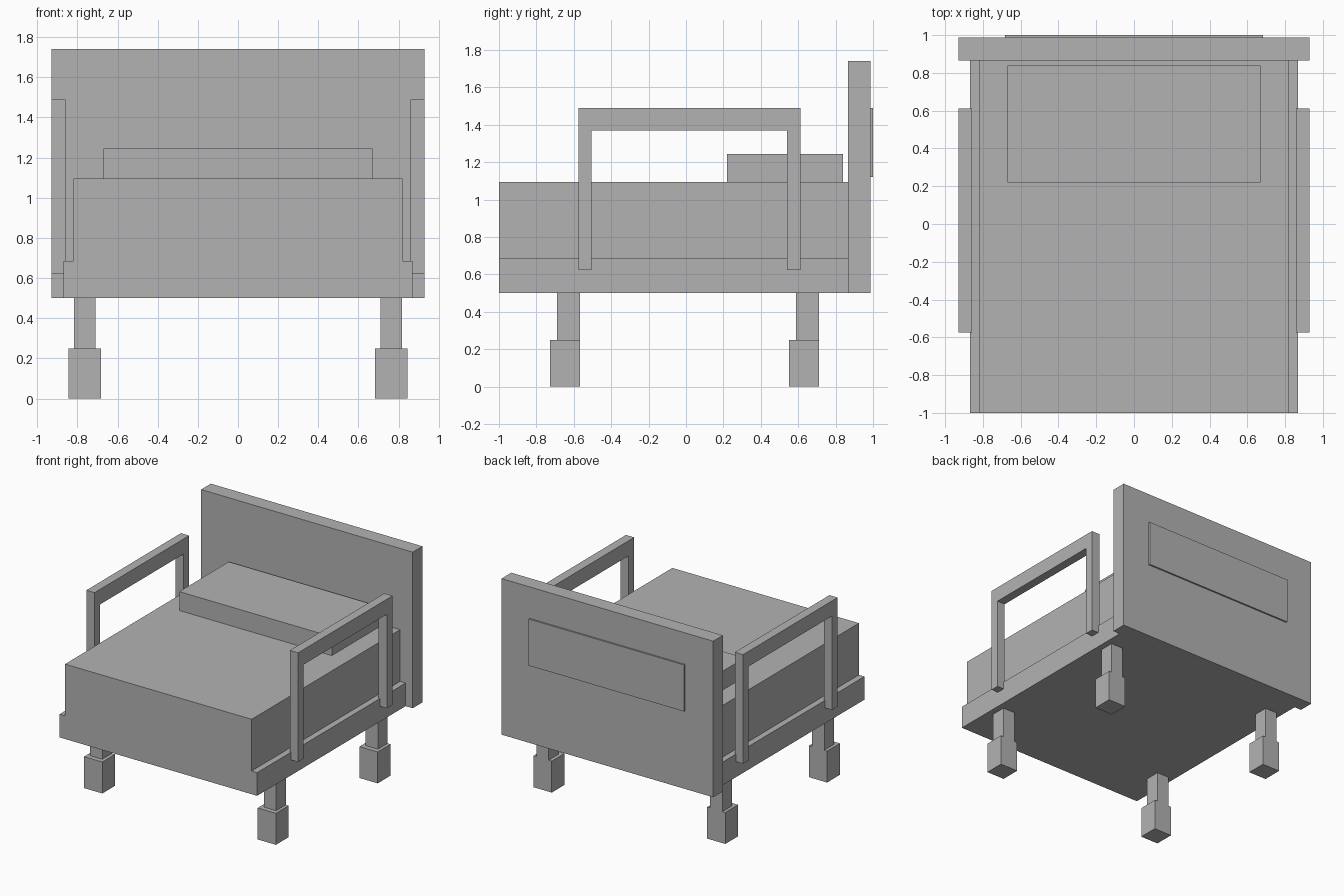
import bpy
import bmesh

if "Cube" in bpy.data.objects:
    bpy.data.objects.remove(bpy.data.objects["Cube"])

grey = bpy.data.materials.new("plain grey")
grey.diffuse_color = (0.45, 0.45, 0.45, 1)
grey.use_nodes = True
grey.node_tree.nodes["Principled BSDF"].inputs["Base Color"].default_value = grey.diffuse_color


def finish(name, bm):
    bmesh.ops.recalc_face_normals(bm, faces=bm.faces)
    mesh = bpy.data.meshes.new(name)
    bm.to_mesh(mesh)
    bm.free()
    mesh.materials.append(grey)
    obj = bpy.data.objects.new(name, mesh)
    bpy.context.collection.objects.link(obj)
    return obj


def box(name, x, y, z):
    """Box from (min, max) ranges on each axis."""
    bm = bmesh.new()
    bmesh.ops.create_cube(bm, size=1)
    for v in bm.verts:
        v.co = [r[0] if c < 0 else r[1] for c, r in zip(v.co, (x, y, z))]
    return finish(name, bm)


def profile_yz(name, points, x0, x1):
    """Outline in the side plane, extruded along x."""
    bm = bmesh.new()
    face = bm.faces.new([bm.verts.new((x0, y, z)) for y, z in points])
    ext = bmesh.ops.extrude_face_region(bm, geom=[face])
    moved = [g for g in ext["geom"] if isinstance(g, bmesh.types.BMVert)]
    bmesh.ops.translate(bm, verts=moved, vec=(x1 - x0, 0, 0))
    return finish(name, bm)


# Bed body
box("bed_frame", (-0.868, 0.868), (-1, 0.865), (0.5, 0.684))
box("mattress", (-0.82, 0.82), (-1, 0.865), (0.684, 1.095))
box("pillow", (-0.67, 0.67), (0.22, 0.84), (1.095, 1.245))

# Headboard with a raised panel on its back
box("headboard", (-0.93, 0.93), (0.865, 0.987), (0.5, 1.74))
box("headboard_back_panel", (-0.682, 0.682), (0.987, 1.0), (1.12, 1.49))

# Side rails: upside-down U shapes
rail = [(-0.575, 0.623), (-0.575, 1.49), (0.612, 1.49), (0.612, 0.623),
        (0.541, 0.623), (0.541, 1.37), (-0.506, 1.37), (-0.506, 0.623)]
profile_yz("left_side_rail", rail, -0.93, -0.858)
profile_yz("right_side_rail", rail, 0.858, 0.93)

# Legs: narrow post on a thicker foot
for side, s in (("left", -1), ("right", 1)):
    for end, y in (("front", -0.568), ("back", 0.71)):
        box(f"{end}_{side}_leg", sorted((s * 0.71, s * 0.818)),
            (y - 0.122, y), (0.25, 0.5))
        box(f"{end}_{side}_foot", sorted((s * 0.683, s * 0.843)),
            (y - 0.16, y), (0, 0.25))
